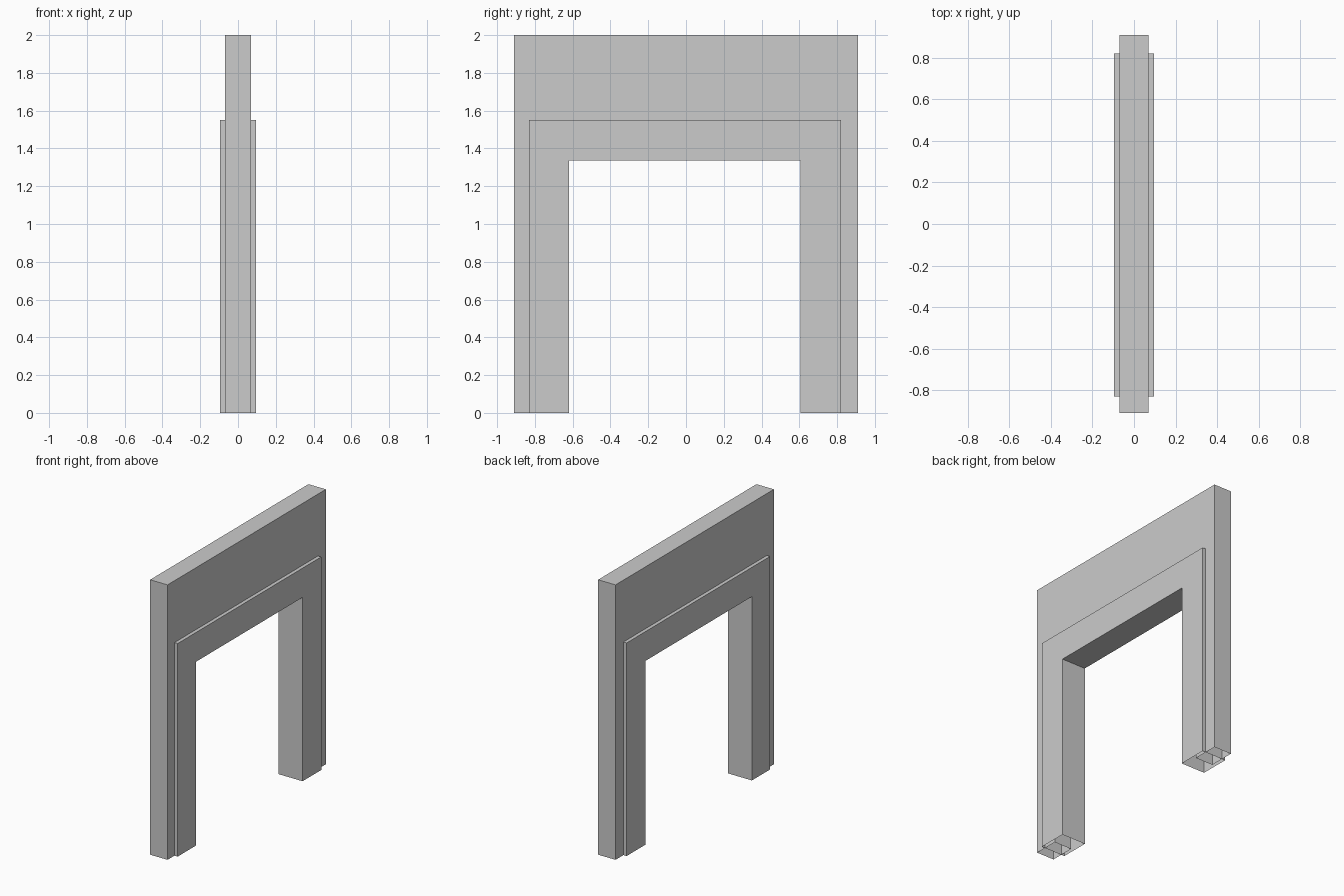
import bpy, bmesh

if "Cube" in bpy.data.objects:
    bpy.data.objects.remove(bpy.data.objects["Cube"])


def arch(name, hx, outer, inner):
    """Upside-down U shell, open at the floor; outer/inner = (y0, y1, top)."""
    oy0, oy1, ot = outer
    iy0, iy1, it = inner
    out = [(oy0, 0), (oy0, ot), (oy1, ot), (oy1, 0)]
    inn = [(iy0, 0), (iy0, it), (iy1, it), (iy1, 0)]
    bm = bmesh.new()

    def ring(points, x):
        return [bm.verts.new((x, y, z)) for y, z in points]

    fo, fi = ring(out, hx), ring(inn, hx)
    bo, bi = ring(out, -hx), ring(inn, -hx)
    for i in range(3):
        for a, b in ((fo, fi), (fi, bi), (bi, bo), (bo, fo)):
            bm.faces.new((a[i], a[i + 1], b[i + 1], b[i]))
    # orient the shell outwards using temporary floor caps
    caps = [bm.faces.new((fo[i], fi[i], bi[i], bo[i])) for i in (0, 3)]
    bmesh.ops.recalc_face_normals(bm, faces=bm.faces)
    bmesh.ops.delete(bm, geom=caps, context='FACES_ONLY')
    mesh = bpy.data.meshes.new(name)
    bm.to_mesh(mesh)
    bm.free()
    obj = bpy.data.objects.new(name, mesh)
    bpy.context.collection.objects.link(obj)
    return obj


# wall panel, its rough opening hidden inside the frame
arch("wall_panel", 0.07, (-0.91, 0.91, 2.0), (-0.73, 0.72, 1.44))

# raised door frame wrapping the opening on both sides
arch("door_frame", 0.096, (-0.83, 0.82, 1.55), (-0.62, 0.605, 1.337))
